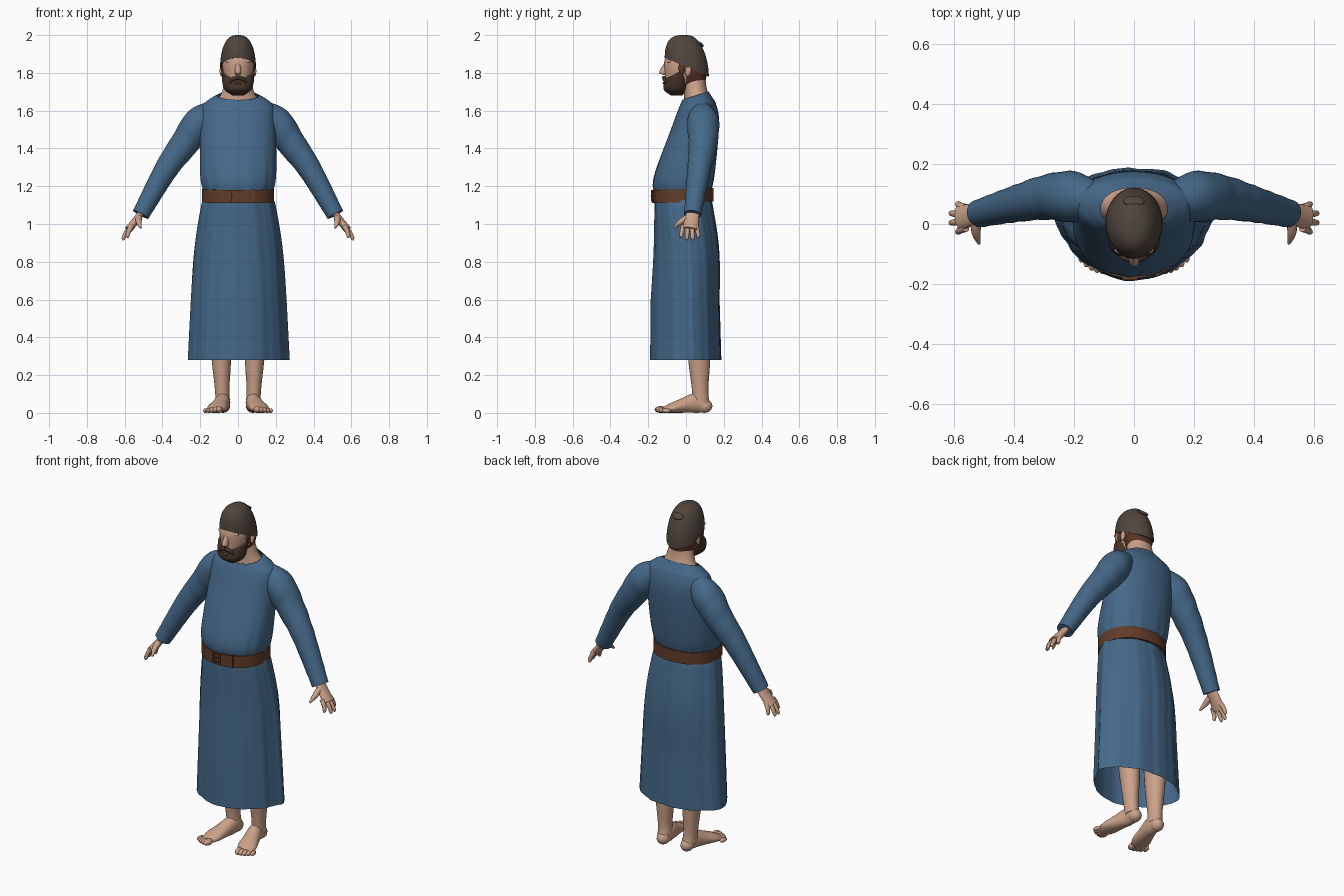
import bpy, bmesh
from math import sin, cos, pi, radians, copysign
from mathutils import Vector, Matrix

default = bpy.data.objects.get("Cube")
if default:
    bpy.data.objects.remove(default, do_unlink=True)


def material(name, *rgb):
    mat = bpy.data.materials.new(name)
    mat.use_nodes = True
    mat.diffuse_color = (*rgb, 1)
    bsdf = mat.node_tree.nodes["Principled BSDF"]
    bsdf.inputs["Base Color"].default_value = (*rgb, 1)
    bsdf.inputs["Roughness"].default_value = .8
    return mat


cloth = material("blue cloth", .06, .14, .25)
skin = material("skin", .6, .36, .25)
knit = material("dark knit", .08, .06, .046)
hair = material("brown hair", .1, .035, .02)
whiskers = material("dark beard", .06, .033, .023)
leather = material("brown leather", .12, .045, .022)
lips = material("lips", .3, .1, .08)


def finish(name, bm, mat):
    bmesh.ops.recalc_face_normals(bm, faces=bm.faces)
    mesh = bpy.data.meshes.new(name)
    bm.to_mesh(mesh)
    bm.free()
    mesh.materials.append(mat)
    mesh.shade_smooth()
    mesh.set_sharp_from_angle(angle=radians(50))
    obj = bpy.data.objects.new(name, mesh)
    bpy.context.collection.objects.link(obj)


def smooth_rings(rings, steps):
    # Catmull-Rom interpolation between the key rings
    pts = [Vector(ring) for ring in rings]
    pts = [pts[0], *pts, pts[-1]]
    out = []
    for before, start, end, after in zip(pts, pts[1:], pts[2:], pts[3:]):
        for step in range(steps):
            t = step / steps
            pull_in = (end - before) / 2
            pull_out = (after - start) / 2
            rise = t * t * (3 - 2 * t)
            out.append(start.lerp(end, rise) + pull_in * (t * (1 - t) ** 2)
                       - pull_out * (t * t * (1 - t)))
    return out + [pts[-1]]


def loft(name, rings, mat, across=None, side=1, seg=32, steps=5, power=2,
         tilt=(0, 0), fold=None, caps=True):
    """Rings are x, y, z, half width, half depth; they lie flat unless across is given."""
    pts = smooth_rings(rings, steps)
    last = len(pts) - 1
    bm = bmesh.new()
    loops = []
    for i, ring in enumerate(pts):
        centre = Vector(ring[:3])
        lean = tilt[0] + (tilt[1] - tilt[0]) * (i / last) ** 2
        u, v = Vector((1, 0, 0)), Vector((0, 1, lean))
        if across:
            ahead, behind = pts[min(i + 1, last)], pts[max(i - 1, 0)]
            path = Vector(ahead[:3]) - Vector(behind[:3])
            u = Vector(across).cross(path).normalized()
            v = path.cross(u).normalized()
        loop = []
        for k in range(seg):
            angle = 2 * pi * k / seg
            c, s = (copysign(abs(f) ** (2 / power), f) for f in (cos(angle), sin(angle)))
            swell = fold(angle, centre.z) if fold else 1
            co = centre + (u * c * ring[3] + v * s * ring[4]) * swell
            co.x *= side
            loop.append(bm.verts.new(co))
        loops.append(loop)
    for low, high in zip(loops, loops[1:]):
        for k in range(seg):
            n = (k + 1) % seg
            bm.faces.new((low[k], low[n], high[n], high[k]))
    if caps:
        bm.faces.new(loops[0])
        bm.faces.new(loops[-1])
    finish(name, bm, mat)


def upright(name, rings, mat, **options):
    """Centred loft from rings of y, z, half width, half depth."""
    loft(name, [(0, *ring) for ring in rings], mat, **options)


def limb(name, rings, mat, side, across=(0, 1, 0), flat=1, **options):
    """Tube from rings of x, y, z, radius."""
    full = [(x, y, z, r * flat, r) for x, y, z, r in rings]
    loft(name, full, mat, across=across, side=side, **options)


def ellipsoid(name, loc, size, mat, turn=0, axis="X"):
    bm = bmesh.new()
    place = Matrix.Translation(loc) @ Matrix.Rotation(turn, 4, axis)
    bmesh.ops.create_uvsphere(bm, u_segments=16, v_segments=10, radius=1,
                              matrix=place @ Matrix.Diagonal((*size, 1)))
    finish(name, bm, mat)


def box(name, loc, size, mat):
    bm = bmesh.new()
    place = Matrix.Translation(loc) @ Matrix.Diagonal((*size, 1))
    bmesh.ops.create_cube(bm, size=1, matrix=place)
    finish(name, bm, mat)


# Cloth folds: gathers over the belt, creases in the sleeves
def tunic_fold(angle, z):
    gather = max(0, min(1, (1.4 - z) * 5))
    return 1 + .01 * gather * (cos(15 * angle) + sin(22 * angle) / 2)


# Long pleats; the hem comes to a blunt point at the front and is fuller behind the hips
def skirt_fold(angle, z):
    low = max(0, min(1, (1.1 - z) * 2))
    s, c = sin(angle), cos(angle)
    shape = .16 * s + .3 * max(0, -s) * c * c
    return 1 - low * shape + .01 * (cos(11 * angle) + low * sin(7 * angle) + cos(23 * angle) / 2)


def sleeve_fold(angle, z):
    return 1 + .02 * sin(z * 75 + 2 * cos(angle)) * cos(angle - 2)


# Robe
upright("tunic_body", [(-.02, 1.14, .17, .14), (-.01, 1.25, .2, .16), (.05, 1.52, .2, .125),
                       (.06, 1.62, .19, .1), (.055, 1.66, .15, .08), (.05, 1.68, .11, .07)],
        cloth, seg=96, steps=8, power=2.15, tilt=(0, .32), fold=tunic_fold, caps=False)
upright("skirt", [(-.02, 1.15, .175, .145), (-.01, 1.08, .2, .155),
                  (.02, .8, .24, .175), (.03, .28, .27, .187)],
        cloth, seg=120, steps=8, fold=skirt_fold, caps=False)

# Belt with a framed buckle and a keeper loop
waist, buckle_x, buckle_y = 1.15, -.013, -.18
upright("belt", [(-.017, waist + h, .19, .163) for h in (-.035, .035)],
        leather, seg=64, steps=1, power=2.15, tilt=(.03, .03))
for end in (-1, 1):
    box("buckle_side", (buckle_x + end * .02, buckle_y, waist), (.008, .012, .06), leather)
    box("buckle_bar", (buckle_x, buckle_y, waist + end * .027), (.05, .012, .008), leather)
box("buckle_pin", (buckle_x, buckle_y, waist), (.04, .014, .006), leather)
box("belt_keeper", (.08, -.163, waist), (.012, .02, .07), leather)

# Neck and head
upright("neck", [(.06, 1.64, .12, .07), (.05, 1.7, .085, .06), (.04, 1.8, .06, .06)],
        skin, tilt=(.35, 0))
upright("head", [(-.05, 1.7, .04, .05), (-.01, 1.8, .08, .103), (-.01, 1.88, .08, .1),
                 (0, 1.95, .04, .05)], skin, power=2.1)
upright("nose", [(-.1, 1.86, .01, .01), (-.12, 1.805, .017, .022), (-.11, 1.79, .012, .012)],
        skin, seg=16)
upright("back_hair", [(.04, 1.73, .06, .06), (.03, 1.8, .085, .08), (.02, 1.86, .085, .09)],
        hair)
dome = [pi / 2 * i / 8 for i in range(8)] + [1.56]
upright("cap", [(.004, 1.83 + .17 * sin(a), .095 * cos(a) ** .8, .117 * cos(a) ** .8)
                for a in dome], knit, seg=40, steps=2, tilt=(-.43, 0))
ellipsoid("cap_crease", (0, .075, 1.952), (.035, .022, .01), knit, -.6)

# Beard and mouth
upright("beard", [(-.05, 1.68, .03, .03), (-.055, 1.71, .07, .06), (-.052, 1.75, .083, .067),
                  (-.04, 1.805, .087, .07)], whiskers, power=2.2, tilt=(0, .55))
ellipsoid("lower_lip", (0, -.118, 1.746), (.018, .007, .005), lips)

for side, label in ((1, "left_"), (-1, "right_")):
    # Facial details
    limb(label + "moustache", [(0, -.117, 1.775, .01), (.03, -.113, 1.765, .01),
                               (.05, -.095, 1.735, .005)], whiskers, side, seg=12)
    ellipsoid(label + "ear", (side * .087, .012, 1.81), (.01, .016, .03), skin, -.2)
    ellipsoid(label + "sideburn", (side * .081, -.022, 1.825), (.008, .018, .035), hair)
    ellipsoid(label + "brow_ridge", (side * .034, -.088, 1.862), (.032, .013, .012), skin)
    ellipsoid(label + "eyelid", (side * .034, -.089, 1.836), (.016, .01, .008), skin)
    ellipsoid(label + "eye", (side * .034, -.098, 1.835), (.01, .003, .002), whiskers)

    # Sleeve
    limb(label + "sleeve", [(.12, .08, 1.61, .05), (.2, .09, 1.54, .084), (.28, .09, 1.43, .076),
                            (.38, .07, 1.29, .062), (.515, .035, 1.05, .046)],
         cloth, side, seg=40, steps=8, fold=sleeve_fold)

    # Hand: the fingers fan out from the palm
    limb(label + "palm", [(.49, .04, 1.09, .034), (.54, .03, 1.02, .038), (.58, .02, .97, .041)],
         skin, side, flat=.5, seg=20)
    for i, finger in enumerate(("index", "middle", "ring", "little")):
        fan = i - 1.5
        drop = .006 * fan * fan
        tip = Vector((.615 - 2 * drop, .02 + .032 * fan, .915 + drop))
        root = Vector((.56, .02 + .022 * fan, .99))
        knuckle = root.lerp(tip, .5) + Vector((.004, 0, .004))
        limb(label + finger + "_finger", [(*root, .014), (*knuckle, .012),
                                          (*root.lerp(tip, .93), .009), (*tip, .002)],
             skin, side, seg=12)
    limb(label + "thumb", [(.525, .01, 1.035, .017), (.525, -.03, 1.01, .015),
                           (.515, -.065, .98, .005)], skin, side, across=(1, 0, 0), seg=12)

    # Leg and foot; the sole stays on the ground
    limb(label + "leg", [(.1, .06, .6, .08), (.088, .07, .28, .058), (.084, .075, .12, .043),
                         (.08, .08, .05, .045)], skin, side, flat=.88, seg=24)
    ellipsoid(label + "heel", (side * .078, .098, .036), (.036, .042, .036), skin)
    sole = [(.078, .1, .045, .034), (.08, .05, .052, .039), (.095, -.01, .04, .045),
            (.113, -.075, .026, .052), (.13, -.12, .014, .038)]
    loft(label + "foot", [(x, y, high, wide, high) for x, y, high, wide in sole],
         skin, across=(0, 0, 1), side=side, seg=24)
    for i in range(5):
        r = .018 - .0015 * i
        ellipsoid(label + "toe", (side * (.1 + .018 * i), .002 * i * i - .135, r),
                  (r, r + .014, r), skin, side * .2, "Z")
